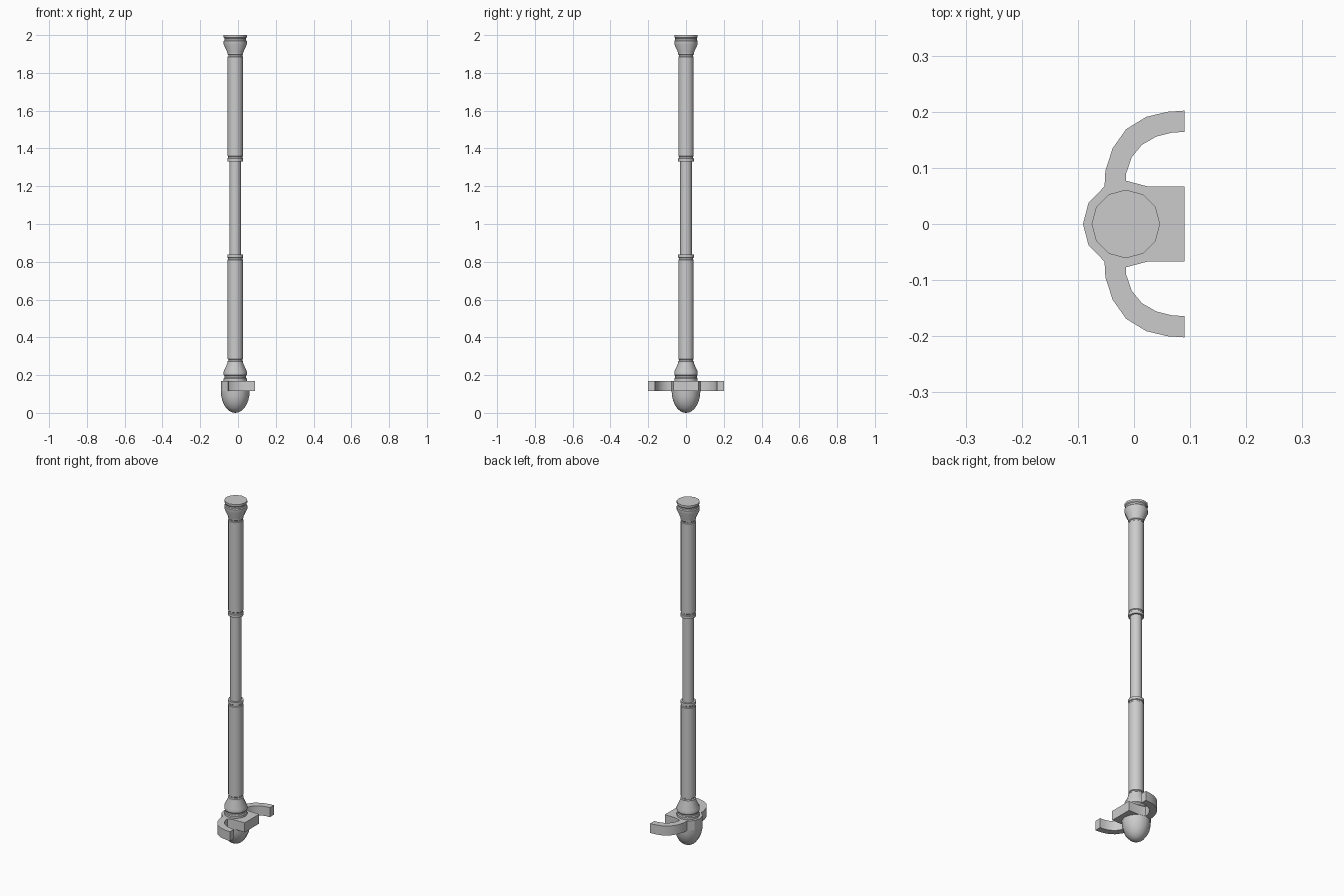
import bpy, bmesh, math

if "Cube" in bpy.data.objects:
    bpy.data.objects.remove(bpy.data.objects["Cube"])

CX = -0.0145   # axis of the shaft
MID = 1.085    # mirror height of the shaft
SIDES = 12


def finish(bm, name, angle):
    bmesh.ops.recalc_face_normals(bm, faces=bm.faces[:])
    me = bpy.data.meshes.new(name)
    bm.to_mesh(me)
    bm.free()
    ob = bpy.data.objects.new(name, me)
    bpy.context.collection.objects.link(ob)
    bpy.ops.object.select_all(action='DESELECT')
    ob.select_set(True)
    bpy.context.view_layer.objects.active = ob
    bpy.ops.object.shade_smooth_by_angle(angle=math.radians(angle))
    return ob


def lathe(name, profile, angle=35):
    """Revolve (radius, z) points about the shaft axis, closing both ends."""
    bm = bmesh.new()
    rings = []
    for r, z in profile:
        if r < 1e-5:
            rings.append([bm.verts.new((CX, 0, z))])
        else:
            rings.append([bm.verts.new((CX + r * math.cos(2 * math.pi * i / SIDES),
                                        r * math.sin(2 * math.pi * i / SIDES), z))
                          for i in range(SIDES)])
    for a, b in zip(rings, rings[1:]):
        for i in range(SIDES):
            j = (i + 1) % SIDES
            if len(a) == 1:
                bm.faces.new((a[0], b[j], b[i]))
            else:
                bm.faces.new((a[i], a[j], b[j], b[i]))
    for ring in (rings[0], rings[-1]):
        if len(ring) > 1:
            bm.faces.new(ring)
    return finish(bm, name, angle)


# Shaft: flared collar, grip with end rings, thin centre, mirrored upwards
half = [(0.061, 0.16), (0.061, 0.182), (0.057, 0.187), (0.057, 0.196),
        (0.061, 0.201), (0.061, 0.220), (0.042, 0.262), (0.042, 0.272),
        (0.037, 0.276), (0.037, 0.282), (0.041, 0.285),
        (0.041, 0.810), (0.038, 0.813), (0.038, 0.820), (0.042, 0.823),
        (0.042, 0.838), (0.031, 0.838)]
half[0] = (0.061, 0.17)
lathe("shaft", half + [(r, 2 * MID - z) for r, z in reversed(half)])

# Rounded tip under the hook plate
tip = [(0.076 * math.sin(t), 0.115 - 0.115 * math.cos(t))
       for t in (math.pi / 2 * k / 7 for k in range(8))]
lathe("rounded_tip", tip, 40)

# Hook plate: disc with a forward block and two curved arms
arm = [(-0.0525, 0.067), (-0.051, 0.095), (-0.038, 0.135), (-0.014, 0.169),
       (0.022, 0.191), (0.060, 0.200), (0.09, 0.202), (0.09, 0.164),
       (0.068, 0.163), (0.040, 0.156), (0.014, 0.141), (-0.004, 0.119),
       (-0.014, 0.090), (-0.014, 0.077), (0.024, 0.067), (0.09, 0.067)]
outline = [(-0.091, 0), (-0.081, 0.038)] + arm
outline += [(x, -y) for x, y in reversed(outline[1:])]
bm = bmesh.new()
base = bm.faces.new([bm.verts.new((x, y, 0.115)) for x, y in outline])
top = bmesh.ops.extrude_face_region(bm, geom=[base], use_keep_orig=True)["geom"]
bmesh.ops.translate(bm, vec=(0, 0, 0.055),
                    verts=[v for v in top if isinstance(v, bmesh.types.BMVert)])
finish(bm, "hook_plate", 28)
